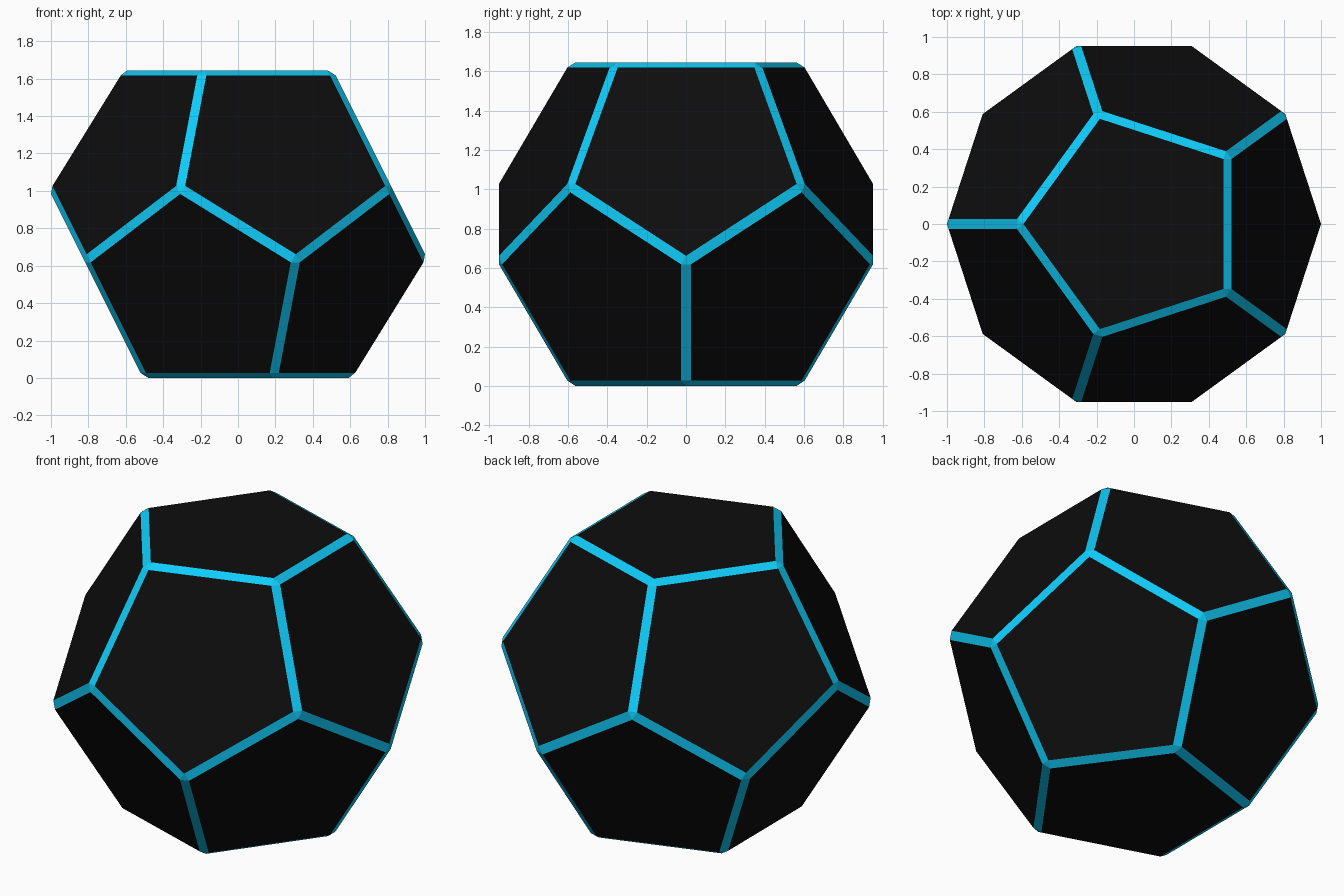
import bpy, bmesh, math

if "Cube" in bpy.data.objects:
    bpy.data.objects.remove(bpy.data.objects["Cube"])

PHI = (1 + math.sqrt(5)) / 2
RING = 1.0166                 # radius of the wide vertex rings before bevelling
CAP = RING / PHI              # radius of the top and bottom pentagons
HALF = RING * PHI / 2         # centre to top face
MID = HALF - CAP              # height of the wide rings from the centre
BEVEL = 0.03


def material(name, colour):
    mat = bpy.data.materials.new(name)
    mat.diffuse_color = (*colour, 1)
    mat.use_nodes = True
    mat.node_tree.nodes["Principled BSDF"].inputs["Base Color"].default_value = mat.diffuse_color
    return mat


# Dodecahedron from four rings of five points
bm = bmesh.new()
for radius, z, turn in ((CAP, HALF, math.pi), (RING, MID, math.pi),
                        (RING, -MID, 0), (CAP, -HALF, 0)):
    for i in range(5):
        a = turn + i * math.tau / 5
        bm.verts.new((radius * math.cos(a), radius * math.sin(a), z + HALF))
bmesh.ops.convex_hull(bm, input=bm.verts[:])
bmesh.ops.dissolve_limit(bm, angle_limit=math.radians(2),
                         verts=bm.verts[:], edges=bm.edges[:])

# Flat bevel strips along every edge
bmesh.ops.bevel(bm, geom=bm.edges[:], offset=BEVEL, offset_type='OFFSET',
                segments=1, profile=0.5, affect='EDGES')
bmesh.ops.recalc_face_normals(bm, faces=bm.faces[:])

# Dark pentagon panels, bright strips and corners
for face in bm.faces:
    face.material_index = 0 if len(face.verts) == 5 else 1
    face.smooth = False

mesh = bpy.data.meshes.new("bevelled_dodecahedron")
bm.to_mesh(mesh)
bm.free()
mesh.materials.append(material("black_panel", (0.004, 0.004, 0.004)))
mesh.materials.append(material("cyan_edge", (0.005, 0.6, 0.95)))
bpy.context.collection.objects.link(
    bpy.data.objects.new("bevelled_dodecahedron", mesh))
